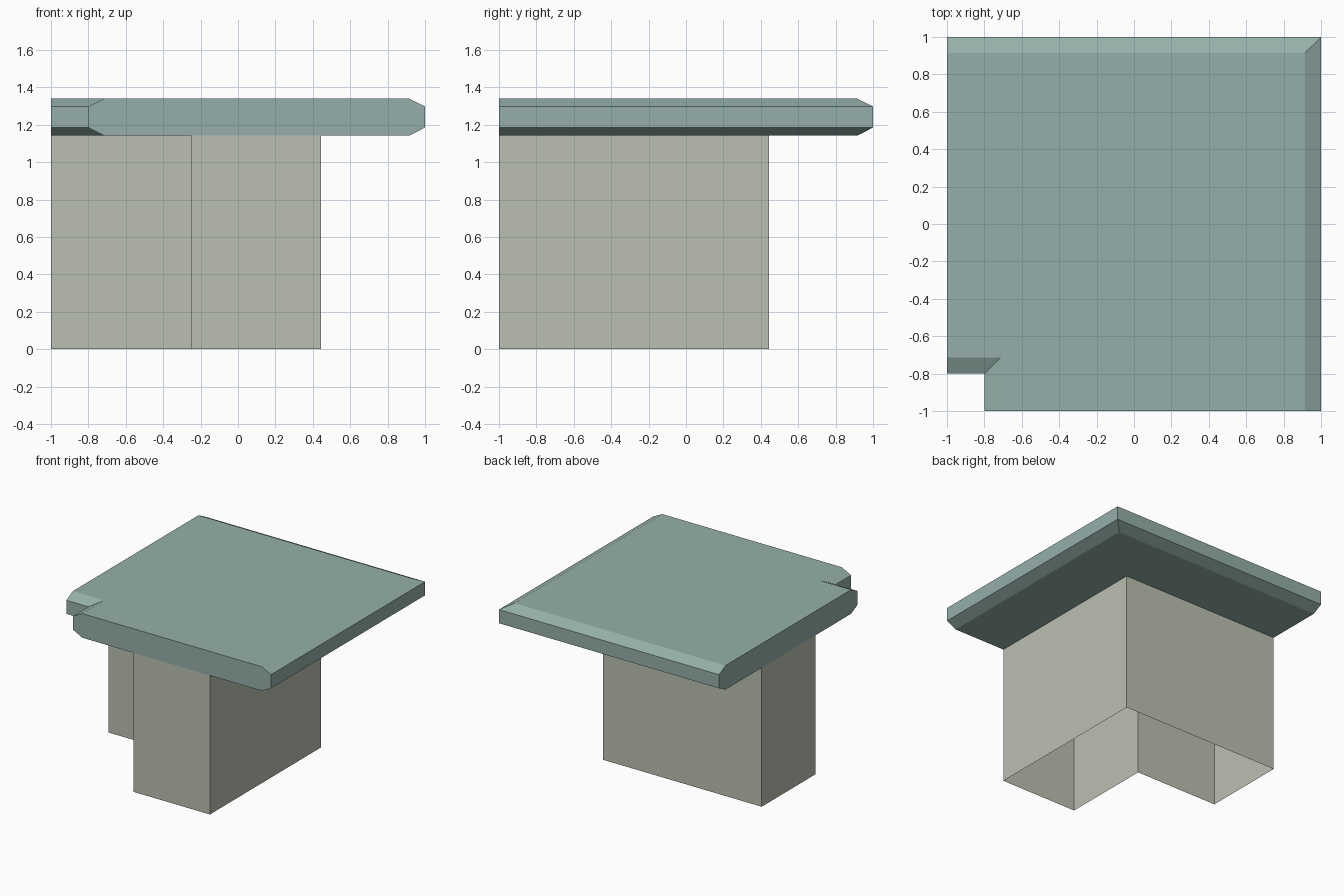
import bpy, bmesh

if "Cube" in bpy.data.objects:
    bpy.data.objects.remove(bpy.data.objects["Cube"])


def material(name, color):
    m = bpy.data.materials.new(name)
    m.diffuse_color = (*color, 1)
    m.use_nodes = True
    m.node_tree.nodes["Principled BSDF"].inputs["Base Color"].default_value = m.diffuse_color
    return m


def corner(inner, outer):
    """L-shaped outline turning a corner, with both ends cut off at -1."""
    return [(-1, inner), (inner, inner), (inner, -1),
            (outer, -1), (outer, outer), (-1, outer)]


def loft(name, layers, mat, bottom):
    """Join stacked corner outlines given as (z, inner, outer)."""
    bm = bmesh.new()
    rings = [[bm.verts.new((x, y, z)) for x, y in corner(i, o)]
             for z, i, o in layers]
    n = 6
    # Sides; the two cut ends become one flat face each
    for a, b in zip(rings, rings[1:]):
        for k in range(n):
            if k not in (2, 5):
                j = (k + 1) % n
                bm.faces.new((a[k], a[j], b[j], b[k]))
    for k, j in ((2, 3), (5, 0)):
        bm.faces.new([r[j] for r in rings] + [r[k] for r in reversed(rings)])
    # Caps
    bm.faces.new(rings[-1])
    if bottom:
        bm.faces.new(rings[0][::-1])
    bmesh.ops.recalc_face_normals(bm, faces=bm.faces)
    mesh = bpy.data.meshes.new(name)
    bm.to_mesh(mesh)
    bm.free()
    mesh.materials.append(mat)
    obj = bpy.data.objects.new(name, mesh)
    bpy.context.collection.objects.link(obj)
    return obj


stone = material("pale stone", (0.50, 0.53, 0.44))
coping = material("grey green coping", (0.30, 0.43, 0.40))

# Corner wall, open underneath
loft("corner_wall", [(0, -0.25, 0.445), (1.142, -0.25, 0.445)], stone, False)

# Coping slab with bevelled inner and outer edges
loft("coping_slab", [(1.142, -0.715, 0.915), (1.185, -0.8, 1),
                     (1.297, -0.8, 1), (1.34, -0.715, 0.915)], coping, True)
